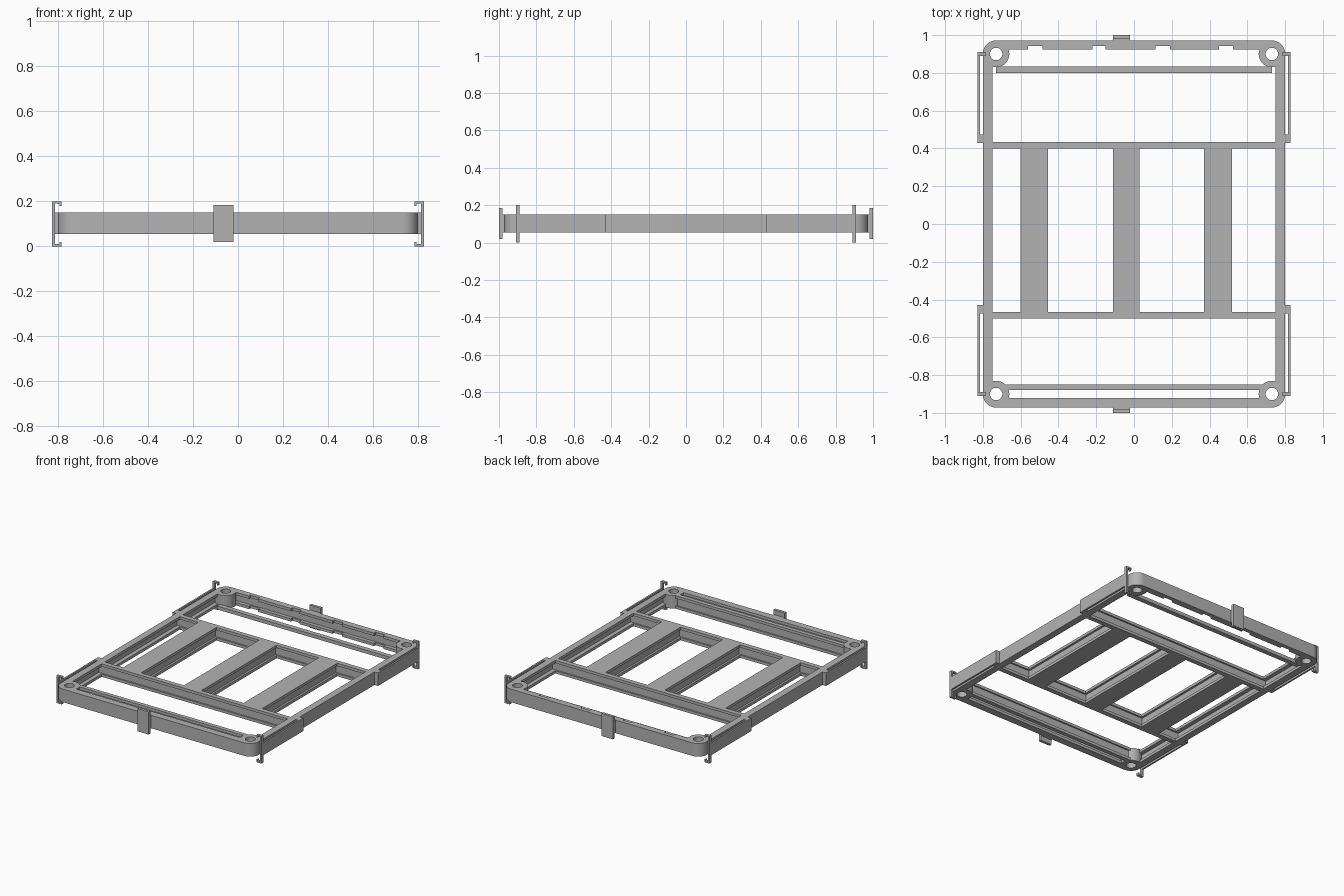
import bpy, bmesh
from math import cos, sin, pi

cube = bpy.data.objects.get("Cube")
if cube:
    bpy.data.objects.remove(cube, do_unlink=True)

grey = bpy.data.materials.new("plain grey")
grey.use_nodes = True
COLOUR = (0.45, 0.45, 0.45, 1)
grey.diffuse_color = COLOUR
grey.node_tree.nodes["Principled BSDF"].inputs["Base Color"].default_value = COLOUR

Z0, Z1, FLANGE = 0.055, 0.15, 0.02


def finish(name, bm, smooth=False):
    bmesh.ops.recalc_face_normals(bm, faces=bm.faces)
    mesh = bpy.data.meshes.new(name)
    bm.to_mesh(mesh)
    bm.free()
    mesh.materials.append(grey)
    ob = bpy.data.objects.new(name, mesh)
    bpy.context.collection.objects.link(ob)
    if smooth:
        bpy.ops.object.select_all(action='DESELECT')
        ob.select_set(True)
        bpy.context.view_layer.objects.active = ob
        bpy.ops.object.shade_smooth_by_angle()
    return ob


def add_box(bm, x0, x1, y0, y1, z0=Z0, z1=Z1):
    verts = bmesh.ops.create_cube(bm, size=1)["verts"]
    for v in verts:
        v.co = (x1 if v.co.x > 0 else x0, y1 if v.co.y > 0 else y0,
                z1 if v.co.z > 0 else z0)


def boxes(name, *dims):
    bm = bmesh.new()
    for d in dims:
        add_box(bm, *d)
    return finish(name, bm)


def flanges(x0, x1, y0, y1):
    """Matching top and bottom strips."""
    return [(x0, x1, y0, y1, Z0, Z0 + FLANGE), (x0, x1, y0, y1, Z1 - FLANGE, Z1)]


def beam(name, x0, x1, y0, y1, inset_x=0.0, inset_y=0.0):
    """I-section beam with a recessed web."""
    web = (x0 + inset_x, x1 - inset_x, y0 + inset_y, y1 - inset_y)
    return boxes(name, web, *flanges(x0, x1, y0, y1))


def ring(name, outer, inner):
    """Upright wall between two plan outlines of equal length."""
    bm = bmesh.new()
    loops = [[bm.verts.new((x, y, z)) for x, y in pts]
             for pts, z in ((outer, Z0), (outer, Z1), (inner, Z1), (inner, Z0))]
    n = len(outer)
    for k in range(4):
        a, b = loops[k], loops[(k + 1) % 4]
        for i in range(n):
            j = (i + 1) % n
            bm.faces.new((a[i], a[j], b[j], b[i]))
    return finish(name, bm, True)


def rounded(hx, hy, r, steps=10):
    pts = []
    for q, (sx, sy) in enumerate(((1, 1), (-1, 1), (-1, -1), (1, -1))):
        for i in range(steps + 1):
            a = (q + i / steps) * pi / 2
            pts.append((sx * (hx - r) + r * cos(a), sy * (hy - r) + r * sin(a)))
    return pts


def circle(cx, cy, r, n=32):
    return [(cx + r * cos(2 * pi * i / n), cy + r * sin(2 * pi * i / n)) for i in range(n)]


# Outer wall with rounded corners
ring("outer_wall", rounded(0.80, 0.972, 0.07), rounded(0.78, 0.952, 0.05))

# Corner bosses with screw holes
for sx, side in ((1, "left"), (-1, "right")):
    for sy, end in ((1, "back"), (-1, "front")):
        c = (sx * 0.73, sy * 0.90)
        ring(f"{end}_{side}_boss", circle(*c, 0.07), circle(*c, 0.033))

# Rail flanges along the inside of the wall
for sx, side in ((1, "left"), (-1, "right")):
    xa, xb = sorted((sx * 0.75, sx * 0.79))
    boxes(f"{side}_rail_flanges", *flanges(xa, xb, -0.86, 0.86))
boxes("front_rail_flanges", *flanges(-0.69, 0.69, -0.965, -0.92))

# Back flanges, broken by four notches
edges = [-0.69, -0.56, -0.485, -0.22, -0.15, 0.115, 0.19, 0.45, 0.525, 0.69]
back = flanges(-0.69, 0.69, 0.943, 0.965)
for a, b in zip(edges[::2], edges[1::2]):
    back += flanges(a, b, 0.925, 0.945)
boxes("back_rail_flanges", *back)

# Inner strips: a full height one in front, a low one at the back
beam("front_inner_strip", -0.69, 0.69, -0.88, -0.85, inset_y=0.01)
boxes("back_inner_strip", (-0.73, 0.73, 0.80, 0.835, Z0, Z0 + 0.025))

# Cross bars and the three slats between them
beam("back_cross_bar", -0.79, 0.79, 0.40, 0.435, inset_y=0.011)
beam("front_cross_bar", -0.79, 0.79, -0.50, -0.465, inset_y=0.011)
for name, x0, x1 in (("right", -0.60, -0.455), ("middle", -0.11, 0.03), ("left", 0.37, 0.52)):
    beam(f"{name}_slat", x0, x1, -0.48, 0.41, inset_x=0.015)

# Spring arms on the sides, each ending in a C-shaped hook
for sx, side in ((1, "left"), (-1, "right")):
    for sy, end in ((1, "back"), (-1, "front")):
        def place(x0, x1, y0, y1, z0=Z0, z1=Z1):
            return (*sorted((sx * x0, sx * x1)), *sorted((sy * y0, sy * y1)), z0, z1)
        boxes(f"{end}_{side}_spring_arm",
              place(0.79, 0.828, 0.43, 0.475),
              place(0.816, 0.828, 0.43, 0.91))
        hook = (0.89, 0.91)
        boxes(f"{end}_{side}_hook",
              place(0.814, 0.828, *hook, 0, 0.20),
              place(0.785, 0.828, *hook, 0.19, 0.20),
              place(0.785, 0.793, *hook, 0.18, 0.20),
              place(0.785, 0.828, *hook, 0, 0.01),
              place(0.785, 0.793, *hook, 0, 0.02))

# Upright tabs on the front and back
for sy, end in ((1, "back"), (-1, "front")):
    plate = sorted((sy * 0.98, sy * 1.0))
    neck = sorted((sy * 0.96, sy * 0.99))
    boxes(f"{end}_tab", (-0.11, -0.02, *plate, 0.02, 0.185), (-0.11, -0.02, *neck))
